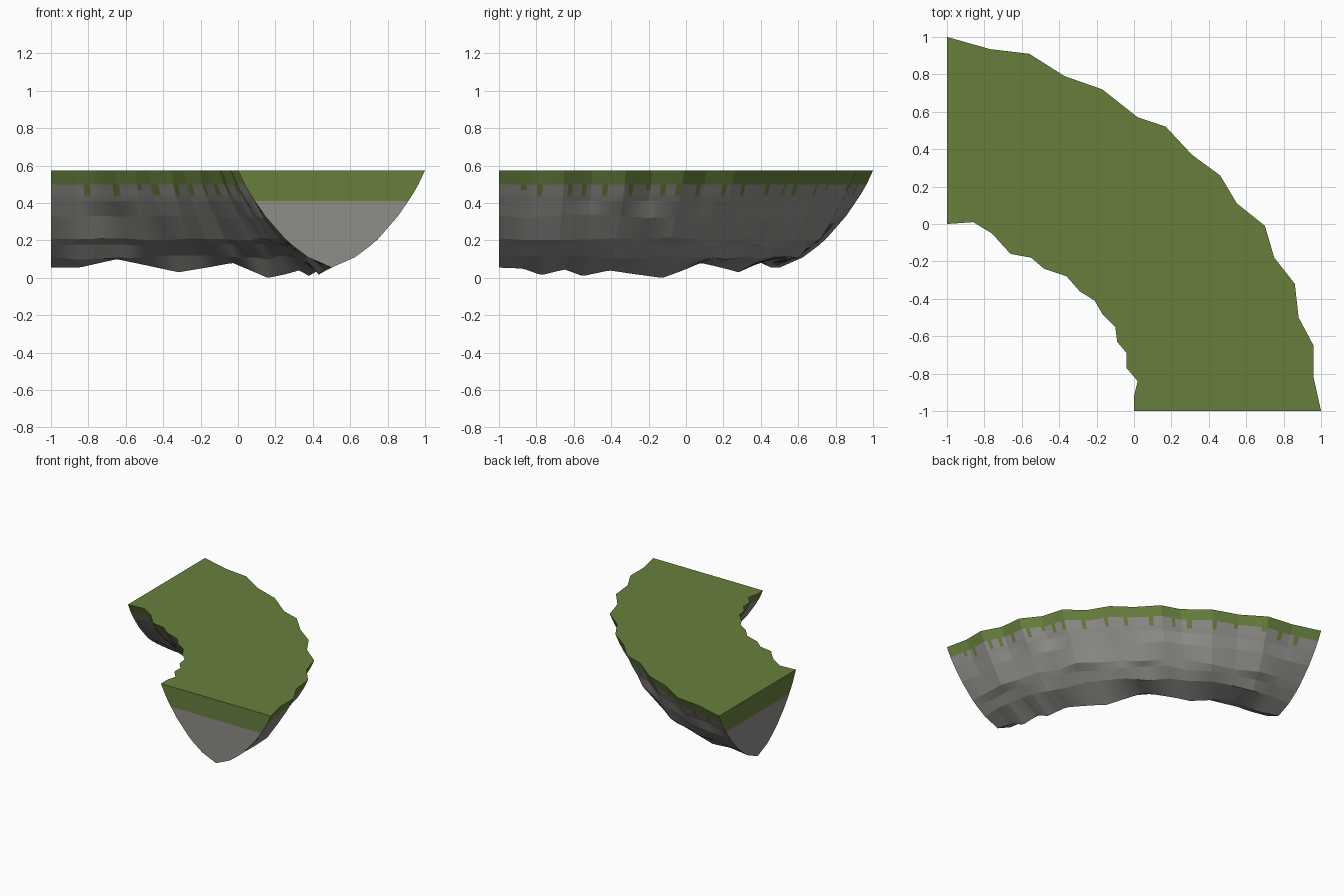
import bpy, bmesh, math, random
from mathutils import Vector

if "Cube" in bpy.data.objects:
    bpy.data.objects.remove(bpy.data.objects["Cube"])

random.seed(4)
SEG, SUB = 16, 6          # stations along the quarter ring, fine columns per station

# Rim outlines seen from above, from the front end round to the left end
OUTER = [(1, -1), (.96, -.82), (.96, -.65), (.88, -.5), (.86, -.32), (.75, -.18),
         (.70, -.01), (.55, .11), (.46, .26), (.31, .37), (.17, .52), (.02, .57),
         (-.17, .72), (-.37, .79), (-.56, .91), (-.77, .935), (-1, 1)]
INNER = [(0, -1), (0, -.92), (.02, -.84), (-.04, -.77), (-.04, -.69), (-.09, -.63),
         (-.10, -.55), (-.17, -.48), (-.21, -.41), (-.29, -.36), (-.36, -.28),
         (-.48, -.24), (-.55, -.18), (-.66, -.16), (-.76, -.05), (-.86, .01), (-1, 0)]
# Keel line: angle in degrees, height
KEEL = [(0, .055), (5, .05), (9, .015), (14, .045), (18, .01), (24, .04), (30, .02),
        (37, 0), (42, .035), (48, .08), (62, .03), (76, .10), (84, .055), (90, .055)]
# Cross-section: share of half width, height
PROFILE = [(1, .575), (.93, .50), (.895, .47), (.86, .44), (.82, .41),
           (.71, .33), (.50, .21), (.41, .17), (.25, .11)]
ROWS = len(PROFILE)
LAST = 2 * ROWS


def material(name, rgb):
    m = bpy.data.materials.new(name)
    m.diffuse_color = (*rgb, 1)
    m.use_nodes = True
    m.node_tree.nodes["Principled BSDF"].inputs["Base Color"].default_value = m.diffuse_color
    return m


def keel_point(angle):
    """Point on the lowest line, slightly inside the middle of the ring."""
    for (a0, z0), (a1, z1) in zip(KEEL, KEEL[1:]):
        if angle <= a1:
            z = z0 + (z1 - z0) * (angle - a0) / (a1 - a0)
            break
    r = 1.5 - .05 * min(1, angle / 8, (90 - angle) / 8)
    a = math.radians(angle)
    return Vector((-1 + r * math.cos(a), -1 + r * math.sin(a), z))


def station_ring(i):
    """Cross-section points: outer rim down to the keel and up to the inner rim."""
    a = math.radians(90 * i / SEG)
    mid = Vector((-1 + 1.5 * math.cos(a), -1 + 1.5 * math.sin(a), 0))
    keel = keel_point(90 * i / SEG)
    rough = i not in (0, SEG)
    sides = []
    for rim in (OUTER, INNER):
        edge = Vector((*rim[i], 0))
        nominal = mid + (edge - mid).normalized() * .5
        pts = []
        for r, (w, z) in enumerate(PROFILE):
            # the rock follows the jagged rim less and less further down
            e = edge.lerp(nominal, max(0, r - 4) / 4)
            if r >= 5 and rough:
                w += random.uniform(-.025, .025) + (.025 if r == 6 else 0)
                z += random.uniform(-.012, .012)
                if r == ROWS - 1:
                    z = max(z, keel.z + .02)
            p = mid + (e - mid) * w
            pts.append(Vector((p.x, p.y, z)))
        sides.append(pts)
    return sides[0] + [keel] + sides[1][::-1]


def drip_depths(width, gap):
    """Rows of turf hanging down in each fine column."""
    depths = []
    while len(depths) < SEG * SUB:
        depths += [1] * random.randint(*gap)
        depths += [random.choice((2, 3, 3))] * width
    return depths


# Grid of vertices, linear between stations so facets stay flat
bm = bmesh.new()
rings = [station_ring(i) for i in range(SEG + 1)]
cols = []
for c in range(SEG * SUB + 1):
    i = min(c // SUB, SEG - 1)
    t = c / SUB - i
    pts = [p.lerp(q, t) for p, q in zip(rings[i], rings[i + 1])]
    pts[ROWS] = keel_point(90 * c / (SEG * SUB))
    cols.append([bm.verts.new(p) for p in pts])


def face(verts, mat):
    bm.faces.new(verts).material_index = mat


# Turf top, dripping turf edge and rock sides
drips_out, drips_in = drip_depths(1, (2, 5)), drip_depths(2, (4, 8))
for c in range(SEG * SUB):
    a, b = cols[c], cols[c + 1]
    face((a[0], b[0], b[LAST], a[LAST]), 0)
    for k in range(LAST):
        turf = k < drips_out[c] or LAST - 1 - k < drips_in[c]
        face((a[k], a[k + 1], b[k + 1], b[k]), 0 if turf else 1)

# Cut ends: thick turf band above rock
for col in (cols[0], cols[-1]):
    for k in range(ROWS - 1):
        face((col[k], col[k + 1], col[LAST - k - 1], col[LAST - k]), 0 if k < 4 else 1)
    face((col[ROWS - 1], col[ROWS], col[ROWS + 1]), 1)

bmesh.ops.recalc_face_normals(bm, faces=bm.faces)
mesh = bpy.data.meshes.new("curved_floating_ground")
bm.to_mesh(mesh)
bm.free()
mesh.materials.append(material("grass green", (.138, .212, .046)))
mesh.materials.append(material("rock grey", (.28, .27, .25)))
obj = bpy.data.objects.new("curved_floating_ground", mesh)
bpy.context.collection.objects.link(obj)
